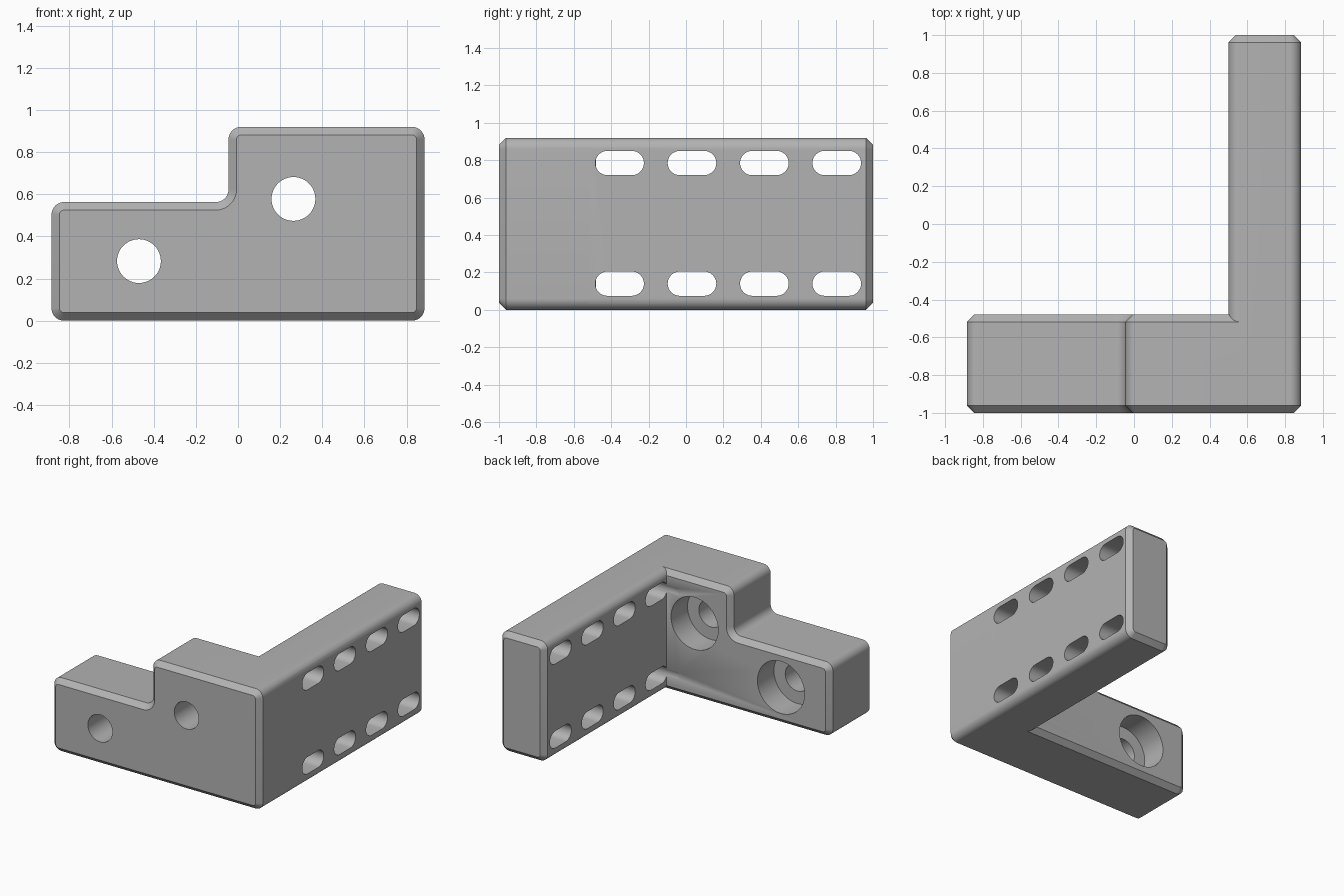
import bpy
import bmesh
from math import pi, cos, sin, radians
from mathutils import Matrix, Vector

cube = bpy.data.objects.get("Cube")
if cube:
    bpy.data.objects.remove(cube, do_unlink=True)

grey = bpy.data.materials.new("satin grey")
grey.use_nodes = True
colour = (0.45, 0.45, 0.45, 1)
grey.diffuse_color = colour
grey.node_tree.nodes["Principled BSDF"].inputs["Base Color"].default_value = colour

RIGHT, TOP = 0.885, 0.92      # outer side and top of the bracket
ARM_X = 0.5                   # inner side of the arm
BACK = -0.48                  # back of the mounting plate
ROUND, CHAMFER = 0.06, 0.038


def outline(corners, inset):
    """Counter-clockwise (x, z) outline with rounded corners, moved inward."""
    points = []
    for i, here in enumerate(corners):
        p = Vector(here)
        before = (p - Vector(corners[i - 1])).normalized()
        after = (Vector(corners[(i + 1) % len(corners)]) - p).normalized()
        turn = 1 if before.x * after.y - before.y * after.x > 0 else -1
        centre = p + (after - before) * ROUND
        radius = ROUND - turn * inset
        for k in range(11):
            a = k / 10 * pi / 2
            points.append(centre + (before * sin(a) - after * cos(a)) * radius)
    return points


def finish(name, bm):
    bmesh.ops.recalc_face_normals(bm, faces=bm.faces)
    mesh = bpy.data.meshes.new(name)
    bm.to_mesh(mesh)
    bm.free()
    mesh.materials.append(grey)
    obj = bpy.data.objects.new(name, mesh)
    bpy.context.collection.objects.link(obj)
    return obj


def prism(name, corners, sections):
    """Loft the outline along y through (y, inset) sections."""
    bm = bmesh.new()
    rings = [[bm.verts.new((p.x, y, p.y)) for p in outline(corners, inset)]
             for y, inset in sections]
    for a, b in zip(rings, rings[1:]):
        for i in range(len(a)):
            bm.faces.new((a[i - 1], a[i], b[i], b[i - 1]))
    bm.faces.new(rings[0])
    bm.faces.new(rings[-1])
    return finish(name, bm)


def bore(name, x, z, radius, y0, y1):
    bm = bmesh.new()
    place = Matrix.Translation((x, (y0 + y1) / 2, z)) @ Matrix.Rotation(pi / 2, 4, 'X')
    bmesh.ops.create_cone(bm, cap_ends=True, segments=48, radius1=radius,
                          radius2=radius, depth=y1 - y0, matrix=place)
    return finish(name, bm)


def slot(name, y, z, radius=0.065, half=0.065):
    """Stadium-shaped cutter running through the arm along x."""
    bm = bmesh.new()
    ring = []
    for side in (1, -1):
        for k in range(17):
            a = -pi / 2 + k / 16 * pi
            ring.append(bm.verts.new((ARM_X - 0.1, y + side * (half + radius * cos(a)),
                                      z + side * radius * sin(a))))
    face = bm.faces.new(ring)
    new = bmesh.ops.extrude_face_region(bm, geom=[face])["geom"]
    bmesh.ops.translate(bm, vec=(0.6, 0, 0),
                        verts=[v for v in new if isinstance(v, bmesh.types.BMVert)])
    return finish(name, bm)


def combine(body, tool, operation):
    mod = body.modifiers.new(tool.name, 'BOOLEAN')
    mod.operation, mod.object, mod.solver = operation, tool, 'EXACT'
    bpy.ops.object.select_all(action='DESELECT')
    body.select_set(True)
    bpy.context.view_layer.objects.active = body
    bpy.ops.object.modifier_apply(modifier=mod.name)
    bpy.data.objects.remove(tool, do_unlink=True)


# Stepped mounting plate, chamfered front and back
step_x, step_z = -0.045, 0.563
bracket = prism("angle_bracket",
                [(-RIGHT, 0), (RIGHT, 0), (RIGHT, TOP), (step_x, TOP),
                 (step_x, step_z), (-RIGHT, step_z)],
                [(-1, CHAMFER), (-1 + CHAMFER, 0), (BACK - CHAMFER, 0), (BACK, CHAMFER)])

# Long arm reaching back
arm = prism("arm", [(ARM_X, 0), (RIGHT, 0), (RIGHT, TOP), (ARM_X, TOP)],
            [(-0.7, 0), (1 - CHAMFER, 0), (1, CHAMFER)])
combine(bracket, arm, 'UNION')

# Counterbored screw holes
for x, z in ((-0.47, 0.283), (0.263, 0.578)):
    combine(bracket, bore("screw_hole", x, z, 0.104, -1.1, -0.3), 'DIFFERENCE')
    combine(bracket, bore("counterbore", x, z, 0.2, BACK - 0.2, -0.3), 'DIFFERENCE')

# Two rows of slots through the arm
for z in (0.14, 0.785):
    for i in range(4):
        combine(bracket, slot("slot", -0.355 + i * 0.387, z), 'DIFFERENCE')

bracket.select_set(True)
bpy.ops.object.shade_smooth_by_angle(angle=radians(30))
